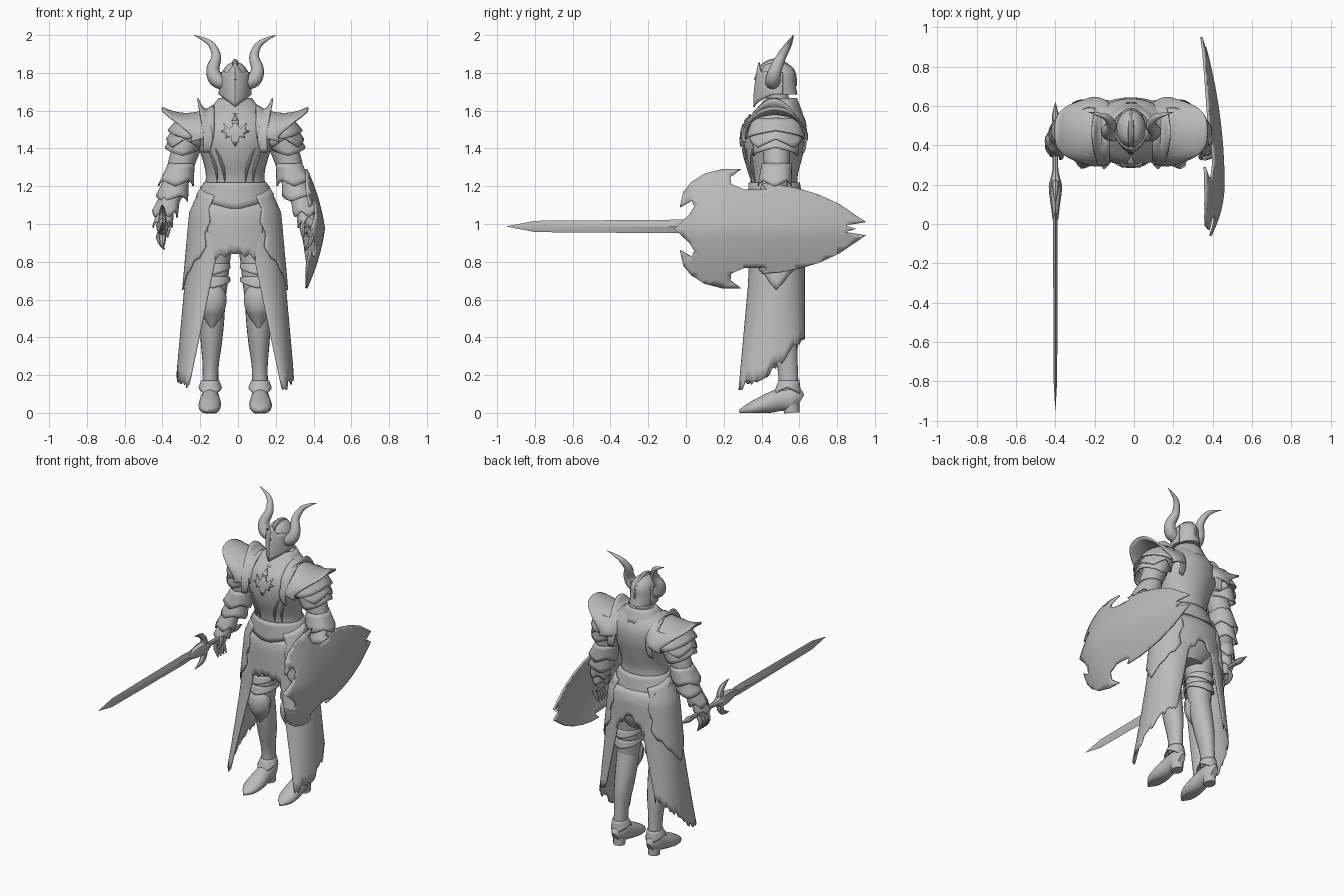
import bpy, bmesh, math, random
from mathutils import Vector

random.seed(4)
if "Cube" in bpy.data.objects:
    bpy.data.objects.remove(bpy.data.objects["Cube"], do_unlink=True)

CX = -.015  # centre line of the body
steel = bpy.data.materials.new("plain_grey_steel")
steel.use_nodes = True
steel.diffuse_color = (.5, .5, .5, 1)
steel.node_tree.nodes["Principled BSDF"].inputs["Base Color"].default_value = (.5, .5, .5, 1)
made = []


def finish(name, bm, thick=0):
    bmesh.ops.remove_doubles(bm, verts=bm.verts, dist=.0002)
    bmesh.ops.recalc_face_normals(bm, faces=bm.faces)
    mesh = bpy.data.meshes.new(name)
    bm.to_mesh(mesh)
    bm.free()
    mesh.materials.append(steel)
    obj = bpy.data.objects.new(name, mesh)
    bpy.context.collection.objects.link(obj)
    if thick:
        mod = obj.modifiers.new("thickness", 'SOLIDIFY')
        mod.thickness, mod.offset = thick, 0
    made.append(obj)


def lerp(a, b, t):
    return a + (b - a) * t


def jag(t, n):
    return abs((t * n) % 1 * 2 - 1)


def dense(rows, n=4):
    """Catmull-Rom refinement of rows of numbers."""
    out = []
    for i in range(len(rows) - 1):
        a, b, c, d = (rows[max(0, min(len(rows) - 1, i + k))] for k in (-1, 0, 1, 2))
        for k in range(n):
            t = k / n
            out.append(tuple(q + .5 * t * (r - p + t * (2*p - 5*q + 4*r - s + t * (3*(q - r) + s - p)))
                             for p, q, r, s in zip(a, b, c, d)))
    return out + [rows[-1]]


def skin(name, rings):
    bm = bmesh.new()
    loops = [[bm.verts.new(p) for p in ring] for ring in rings]
    n = len(loops[0])
    for a, b in zip(loops, loops[1:]):
        for i in range(n):
            bm.faces.new((a[i], a[(i + 1) % n], b[(i + 1) % n], b[i]))
    bm.faces.new(loops[0][::-1])
    bm.faces.new(loops[-1])
    finish(name, bm)


def angles(n):
    return [2 * math.pi * i / n for i in range(n)]


def loft(name, rows, sides=28):
    """Level ellipses: y, z, rx, ry."""
    skin(name, [[(CX + rx * math.cos(a), y + ry * math.sin(a), z) for a in angles(sides)]
                for y, z, rx, ry in rows])


def tube(name, rows, sides=14, refine=4, floor=False):
    """Sweep along a path: x, y, z, half width, half depth."""
    rows = dense(rows, refine)
    pts = [Vector(r[:3]) for r in rows]
    whole = (pts[-1] - pts[0]).normalized()
    ref = Vector((0, 0, 1)) if abs(whole.y) > .75 else Vector((0, 1, 0))
    rings = []
    for i, (p, r) in enumerate(zip(pts, rows)):
        t = (pts[min(i + 1, len(pts) - 1)] - pts[max(i - 1, 0)]).normalized()
        side = ref.cross(t).normalized()
        up = t.cross(side)
        ring = [p + side * r[3] * math.cos(a) + up * r[4] * math.sin(a) for a in angles(sides)]
        if floor:
            for q in ring:
                q.z = max(q.z, 0)
        rings.append(ring)
    skin(name, rings)


def surface(name, fn, nu, nv, thick=.008):
    bm = bmesh.new()
    g = [[bm.verts.new(fn(i / nu, j / nv)) for i in range(nu + 1)] for j in range(nv + 1)]
    for j in range(nv):
        for i in range(nu):
            bm.faces.new((g[j][i], g[j][i + 1], g[j + 1][i + 1], g[j + 1][i]))
    finish(name, bm, thick)


def flare(name, p0, p1, r0, r1, spike=0, n=2):
    """Open flared band with a pointed lower edge."""
    def fn(u, v):
        a = 2 * math.pi * u
        c = Vector(p0).lerp(Vector(p1), v)
        return c + Vector((lerp(r0[0], r1[0], v) * math.cos(a), lerp(r0[1], r1[1], v) * math.sin(a),
                           -spike * jag(u, n) * v))
    surface(name, fn, 32, 4)


def plate(name, outline, fn, step, thick):
    """Flat outline, cut into strips, then bent by fn."""
    bm = bmesh.new()
    bm.faces.new([bm.verts.new((u, v, 0)) for u, v in outline])
    bmesh.ops.triangulate(bm, faces=bm.faces)
    for axis in (0, 1):
        lo, hi = min(p[axis] for p in outline), max(p[axis] for p in outline)
        for k in range(1, int((hi - lo) / step) + 1):
            co, no = [0, 0, 0], [0, 0, 0]
            co[axis], no[axis] = lo + k * step + .0003, 1
            bmesh.ops.bisect_plane(bm, geom=bm.verts[:] + bm.edges[:] + bm.faces[:],
                                   plane_co=co, plane_no=no, dist=.00001)
    for v in bm.verts:
        v.co = fn(v.co.x, v.co.y)
    finish(name, bm, thick)


# Torso, neck and helmet shell
TORSO = dense([(.49, .84, .1, .09), (.485, .92, .2, .13), (.48, 1.02, .22, .14), (.475, 1.12, .188, .13),
               (.465, 1.24, .155, .125), (.46, 1.35, .175, .155), (.465, 1.45, .21, .172),
               (.475, 1.54, .21, .16), (.49, 1.61, .15, .11), (.5, 1.65, .08, .08)])
loft("torso_armour", TORSO, 36)
loft("neck", [(.49, 1.6, .055, .06), (.48, 1.72, .055, .06)])
loft("helmet", dense([(.49, 1.685, .075, .1), (.48, 1.74, .078, .1), (.485, 1.8, .07, .092),
                      (.48, 1.84, .045, .065), (.48, 1.858, .012, .02)]))


def front(x, z, lift=.004):
    i = min(range(len(TORSO)), key=lambda k: abs(TORSO[k][1] - z))
    y, _, rx, ry = TORSO[i]
    return Vector((CX + x, y - ry * math.sqrt(max(0, 1 - (x / rx) ** 2)) - lift, z))


def visor(u, v):
    a = (u * 2 - 1) * 1.9
    mid = max(0, 1 - abs(a) / 1.3)
    z = lerp(1.785 + .05 * mid * mid + .02 * jag(u, 4), 1.685 - .065 * mid, v)
    wide = lerp(.078, .084, v) - .03 * v * v * mid
    return (CX + wide * math.sin(a), .482 - .095 * math.cos(a) - .03 * mid * v * (2 - v) * .9, z)


surface("helmet_visor", visor, 32, 8)
tube("helmet_crest", [(CX, .37, 1.76, .008, .012), (CX, .41, 1.83, .014, .02),
                      (CX, .48, 1.855, .016, .02), (CX, .56, 1.81, .012, .016), (CX, .58, 1.73, .004, .008)], 8)
flare("collar", (CX, .505, 1.665), (CX, .485, 1.585), (.085, .078), (.165, .13), .03, 6)

# Breast emblem and waist plate
half = [(0, 1.58), (.018, 1.545), (.014, 1.52), (.03, 1.505), (.06, 1.535), (.052, 1.5), (.075, 1.49),
        (.045, 1.475), (.05, 1.455), (.024, 1.465), (.018, 1.44), (0, 1.41)]
plate("breast_emblem", half + [(-x, z) for x, z in half[-2:0:-1]], lambda x, z: front(x, z, .005), .03, .009)
flare("waist_plate", (CX, .467, 1.22), (CX, .475, 1.075), (.162, .132), (.202, .146), -.08, 2)


# Ragged front and back panels of the skirt
def panel(sign, low):
    def fn(u, v):
        w = abs(u * 2 - 1)
        x = (u * 2 - 1) * lerp(.16, .13, v)
        z = lerp(1.12, lerp(low, .8, w) + .025 * jag(u, 5), v)
        depth = .16 - .45 * max(0, z - 1.06)
        return (CX + x, .48 + sign * depth * math.sqrt(1 - (x / .25) ** 2), z)
    return fn


surface("front_panel", panel(-1, .84), 30, 6)
surface("back_panel", panel(1, .95), 30, 6)


def skirt_point(s, theta, z, grow=0):
    drop, rise = max(0, 1.06 - z), max(0, z - 1.06)
    edge = .05 + .21 * drop
    out = .23 + .09 * drop + grow - .45 * rise
    yf = .335 - .09 * max(0, drop - .35) - grow + .22 * rise
    yb = .625 + grow - .3 * rise
    return (CX + s * (edge + (out - edge) * math.cos(theta)),
            lerp(yf, yb, (math.sin(theta) + 1) / 2), z)


for s, tag in ((1, "left_"), (-1, "right_")):
    def P(x, y, z, *r):
        return (CX + s * x, y, z, *(r if len(r) != 1 else r * 2))

    # Horns
    tube(tag + "horn", [P(.04, .46, 1.74, .035), P(.1, .46, 1.765, .04), P(.118, .475, 1.82, .034),
                        P(.1, .505, 1.885, .026), P(.122, .54, 1.945, .018), P(.165, .557, 1.977, .01),
                        P(.218, .57, 2, .001)])

    # Large shoulder plate, its lames and the strap over the shoulder
    def pauldron(u, v):
        a = (u * 2 - 1) * 1.75
        x = lerp(.11, .387 - .16 * math.sin(a) ** 4, v)
        top, base = 1.625 - .16 * v + .15 * v * v, 1.48 - .05 * v + .03 * jag(u, 3) * v
        ry = .14 + .1 * v - .08 * v * v
        return P(x, .47 + ry * math.sin(a), base + (top - base) * math.cos(a))
    surface(tag + "shoulder_plate", pauldron, 28, 12, .012)
    for k in range(3):
        flare(tag + f"shoulder_lame_{k}", P(.21 + .02 * k, .475, 1.56 - .05 * k), P(.25 + .015 * k, .475, 1.45 - .045 * k),
              (.09, .12), (.105 - .008 * k, .155 - .02 * k), -.045, 2 + 2 * (k % 2))

    def strap(u, v):
        a = (u * 2 - 1) * 1.95
        x = lerp(.115 + .02 * jag(u, 4), .198 - .03 * math.sin(a) ** 2, v)
        return P(x, .465 + (.16 + .01 * v) * math.sin(a), 1.44 + (.165 + .06 * v ** 3 * max(0, math.cos(a)) ** 4) * math.cos(a))
    surface(tag + "shoulder_strap", strap, 28, 5)
    for k in range(2):
        path = [front(s * (.055 + .04 * k + .05 * t * t), 1.22 + .18 * t, .001) for t in (0, .35, .7, 1)]
        tube(tag + f"rib_ridge_{k}", [(*p, r, r) for p, r in zip(path, (.002, .008, .008, .002))], 8)

    # Arm, elbow guard, vambrace and gauntlet
    tube(tag + "upper_arm", [P(.2, .48, 1.53, .08), P(.25, .48, 1.42, .075), P(.285, .48, 1.32, .07),
                             P(.31, .475, 1.22, .062)])
    tube(tag + "forearm", [P(.3, .48, 1.25, .055), P(.325, .465, 1.19, .062), P(.35, .435, 1.12, .052),
                           P(.375, .41, 1.04, .036)])
    flare(tag + "elbow_guard", P(.285, .48, 1.32), P(.315, .47, 1.23), (.066, .075), (.092, .088), .03, 4)
    flare(tag + "elbow_wing", P(.31, .475, 1.24), P(.335, .46, 1.15), (.06, .06), (.082, .08), .03, 3)
    flare(tag + "vambrace", P(.345, .445, 1.15), P(.372, .42, 1.07), (.05, .05), (.064, .062), .035, 5)
    flare(tag + "wrist_cuff", P(.365, .42, 1.09), P(.385, .4, 1.01), (.038, .04), (.05, .055), .03, 4)
    tube(tag + "palm", [P(.375, .41, 1.06, .03), P(.385, .4, 1.0, .022, .046), P(.385, .395, .95, .018, .044)])
    for k in range(4):
        y = .355 + .028 * k
        tube(tag + f"finger_{k}", [P(.385, y, .97, .014), P(.405, y, .935, .014), P(.395, y - .005, .9, .012),
                                   P(.375, y - .01, .865, .005)], 8, 3)
    tube(tag + "thumb", [P(.37, .37, 1.02, .014), P(.355, .345, .98, .014), P(.36, .33, .93, .006)], 8)

    # Leg plates
    tube(tag + "thigh", [P(.1, .49, .95, .1), P(.112, .48, .83, .088), P(.118, .475, .7, .08),
                         P(.122, .475, .6, .07)], 20)
    tube(tag + "shin", [P(.122, .475, .62, .07), P(.123, .495, .5, .066, .072), P(.126, .52, .37, .056, .068),
                        P(.13, .538, .24, .042, .054), P(.132, .545, .12, .044, .052)], 20)
    for k in range(2):
        flare(tag + f"thigh_band_{k}", P(.115, .477, .79 - .07 * k), P(.118, .475, .73 - .07 * k),
              (.083, .085), (.09, .095), -.04, 2)
    tube(tag + "knee_guard", [P(.122, .45, .68, .03), P(.122, .435, .64, .07, .06), P(.122, .43, .58, .075, .062),
                              P(.122, .44, .52, .055, .05), P(.124, .44, .44, .004)], 12)
    flare(tag + "boot_cuff", P(.132, .545, .17), P(.132, .535, .085), (.044, .052), (.058, .072), -.05, 2)

    # Pointed boot with heel
    tube(tag + "boot", [P(.132, .605, .06, .02, .04), P(.132, .57, .075, .044, .065), P(.132, .5, .07, .05, .06),
                        P(.134, .42, .045, .06, .05), P(.136, .34, .022, .05, .032), P(.137, .282, .008, .006, .008)],
         16, 4, True)
    tube(tag + "boot_heel", [P(.132, .555, .06, .04, .045), P(.132, .56, 0, .036, .04)], 12, 1)

    # Long ragged skirt half with a pointed hip plate over it
    rag = [random.uniform(-.025, .025) for _ in range(33)]

    def skirt(u, v):
        theta = (u * 2 - 1) * math.pi / 2
        f = (math.sin(theta) + 1) / 2
        low = .14 + .1 * f + .17 * f * f + rag[round(u * 32)]
        return skirt_point(s, theta, lerp(1.08, low, v))
    surface(tag + "long_skirt", skirt, 32, 14)

    def tasset(u, v):
        w = abs(u * 2 - 1)
        low = .65 + .2 * w + .06 * jag(u, 6) * w / 2
        z = lerp(1.2 - .05 * w, low, v)
        return skirt_point(s, (u * 2 - 1) * (1.05 + .12 * jag(v, 2)), z, .01)
    surface(tag + "hip_tasset", tasset, 24, 12)

# Shield: horned outline bent over a central ridge
MID = .975
upper = [(-.06, MID), (.02, 1.05), (.045, 1.09), (.03, 1.125), (-.03, 1.09), (-.012, 1.17), (.03, 1.22),
         (.1, 1.265), (.19, 1.288), (.29, 1.29), (.235, 1.25), (.24, 1.21), (.31, 1.18), (.43, 1.18),
         (.4, 1.213), (.5, 1.205), (.6, 1.185), (.7, 1.155), (.81, 1.105), (.95, 1.01), (.84, .992), (.9, MID)]


def bend(y, z):
    d = abs(z - MID)
    return (.455 - .19 * (y - .2) ** 2 - .8 * max(0, .2 - y) ** 2 - .14 * d - .5 * d * d, y, z)


plate("shield", upper + [(y, 2 * MID - z) for y, z in upper[-2:0:-1]], bend, .045, .012)
tube("shield_strap", [(.36, .33, 1.02, .008, .02), (.425, .36, .98, .008, .02), (.36, .43, .95, .008, .02)], 8)

# Sword held level, pointing forwards
SX, SZ = -.4, .987
tube("sword_blade", [(SX, .1, SZ, .012, .03), (SX, -.02, SZ, .012, .036), (SX, -.8, SZ, .009, .03),
                     (SX, -.948, SZ, .0005, .001)], 4, 1)
tube("sword_hilt", [(SX, .02, SZ, .014, .01), (SX, .1, SZ, .024, .04), (SX, .19, SZ, .034, .045),
                    (SX, .25, SZ, .02, .022), (SX, .3, SZ, .014, .016), (SX, .5, SZ, .014, .016),
                    (SX, .53, SZ, .018, .02), (SX, .56, SZ, .016, .018), (SX, .62, SZ, .001, .001)], 8, 3)
for s, tag in ((1, "upper"), (-1, "lower")):
    tube(tag + "_sword_guard", [(SX, .19, SZ, .026, .03), (SX, .2, SZ + s * .05, .02, .024),
                                (SX, .17, SZ + s * .09, .015, .018), (SX, .1, SZ + s * .115, .001, .001)], 8)

# Smooth shading with crisp edges
bpy.ops.object.select_all(action='DESELECT')
for obj in made:
    obj.select_set(True)
bpy.context.view_layer.objects.active = made[0]
bpy.ops.object.shade_smooth_by_angle(angle=math.radians(35))
